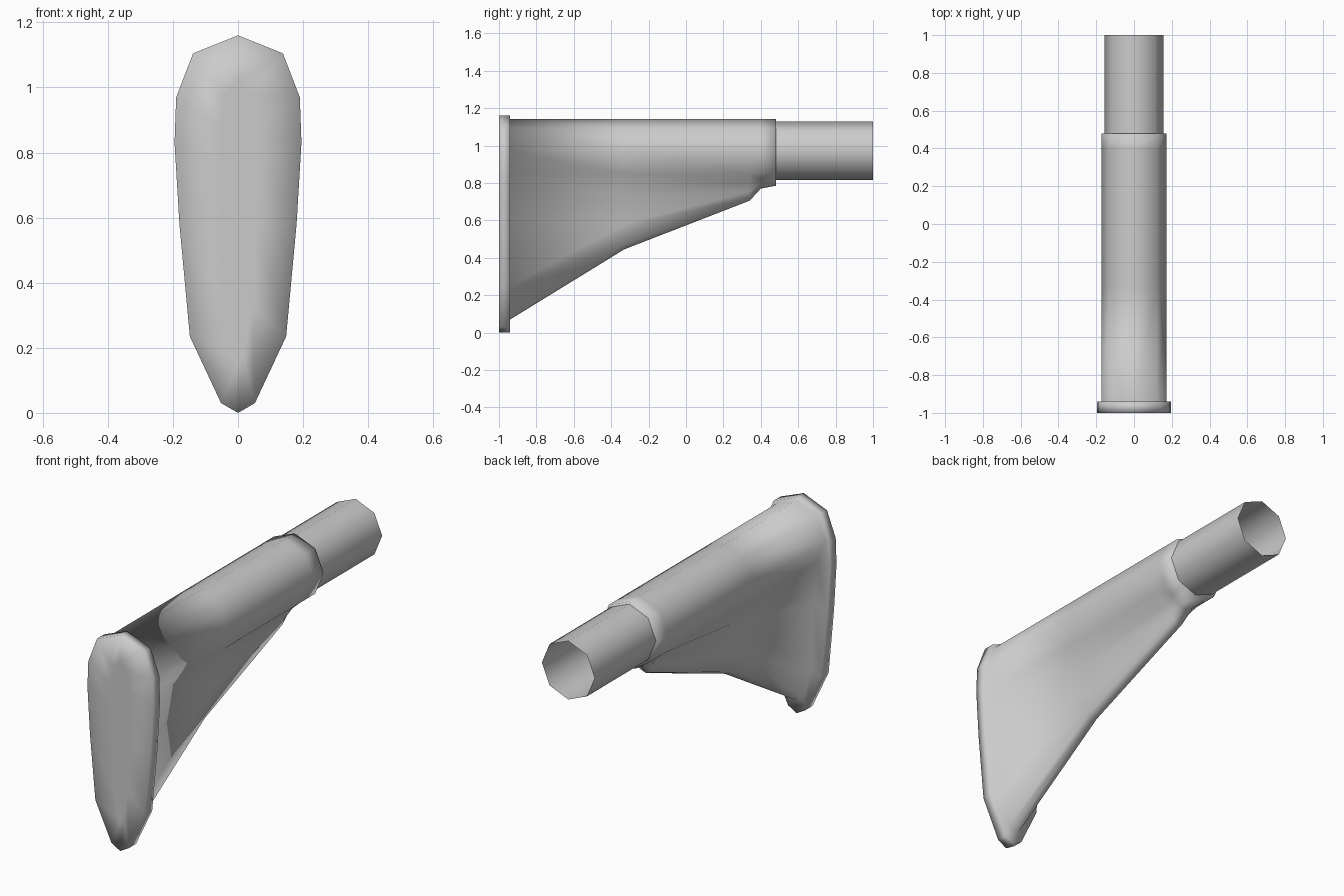
import bpy, bmesh, math

if "Cube" in bpy.data.objects:
    bpy.data.objects.remove(bpy.data.objects["Cube"])

AXIS_Z = 0.972


def finish(bm, name):
    bmesh.ops.recalc_face_normals(bm, faces=bm.faces)
    for f in bm.faces:
        f.smooth = True
    mesh = bpy.data.meshes.new(name)
    bm.to_mesh(mesh)
    bm.free()
    obj = bpy.data.objects.new(name, mesh)
    bpy.context.collection.objects.link(obj)
    return obj


def add_ring(bm, y, half):
    # half outline runs top centre -> right side -> bottom centre, then is mirrored
    pts = half + [(-x, z) for x, z in half[-2:0:-1]]
    return [bm.verts.new((x, y, z)) for x, z in pts]


def bridge(bm, a, b):
    n = len(a)
    for i in range(n):
        j = (i + 1) % n
        bm.faces.new((a[i], a[j], b[j], b[i]))


# Half outlines: butt plate, round upper body, and tapering fin below it
plate = [(0, 1.16), (.138, 1.105), (.19, .97), (.195, .83),
         (.18, .58), (.148, .235), (.052, .03), (0, 0)]
inset = [(x * .3, .6 + (z - .6) * .75) for x, z in plate]
crown = [(0, 1.142), (.122, 1.093), (.172, .972), (.122, .85)]
sections = [
    (-.94, [(.098, .62), (.088, .25), (.035, .085), (0, .07)]),
    (-.33, [(.064, .74), (.048, .58), (.032, .465), (0, .445)]),
    (.34, [(.068, .80), (.044, .755), (.028, .715), (0, .705)]),
    (.40, [(.085, .82), (.056, .80), (.030, .775), (0, .77)]),
    (.48, [(.095, .832), (.070, .815), (.038, .793), (0, .785)]),
]

# Butt plate and body, one continuous smooth shell
bm = bmesh.new()
rings = [add_ring(bm, -1.0, inset), add_ring(bm, -1.0, plate),
         add_ring(bm, -.94, plate)]
rings += [add_ring(bm, y, crown + low) for y, low in sections]
for a, b in zip(rings, rings[1:]):
    bridge(bm, a, b)
bm.faces.new(rings[0])
bm.faces.new(rings[-1])
finish(bm, "stock_body")

# Open eight-sided tube
bm = bmesh.new()
tube = []
for y in (.48, 1.0):
    tube.append([bm.verts.new((.157 * math.sin(k * math.pi / 4), y,
                               AXIS_Z + .157 * math.cos(k * math.pi / 4)))
                 for k in range(8)])
bridge(bm, *tube)
finish(bm, "rear_tube")
